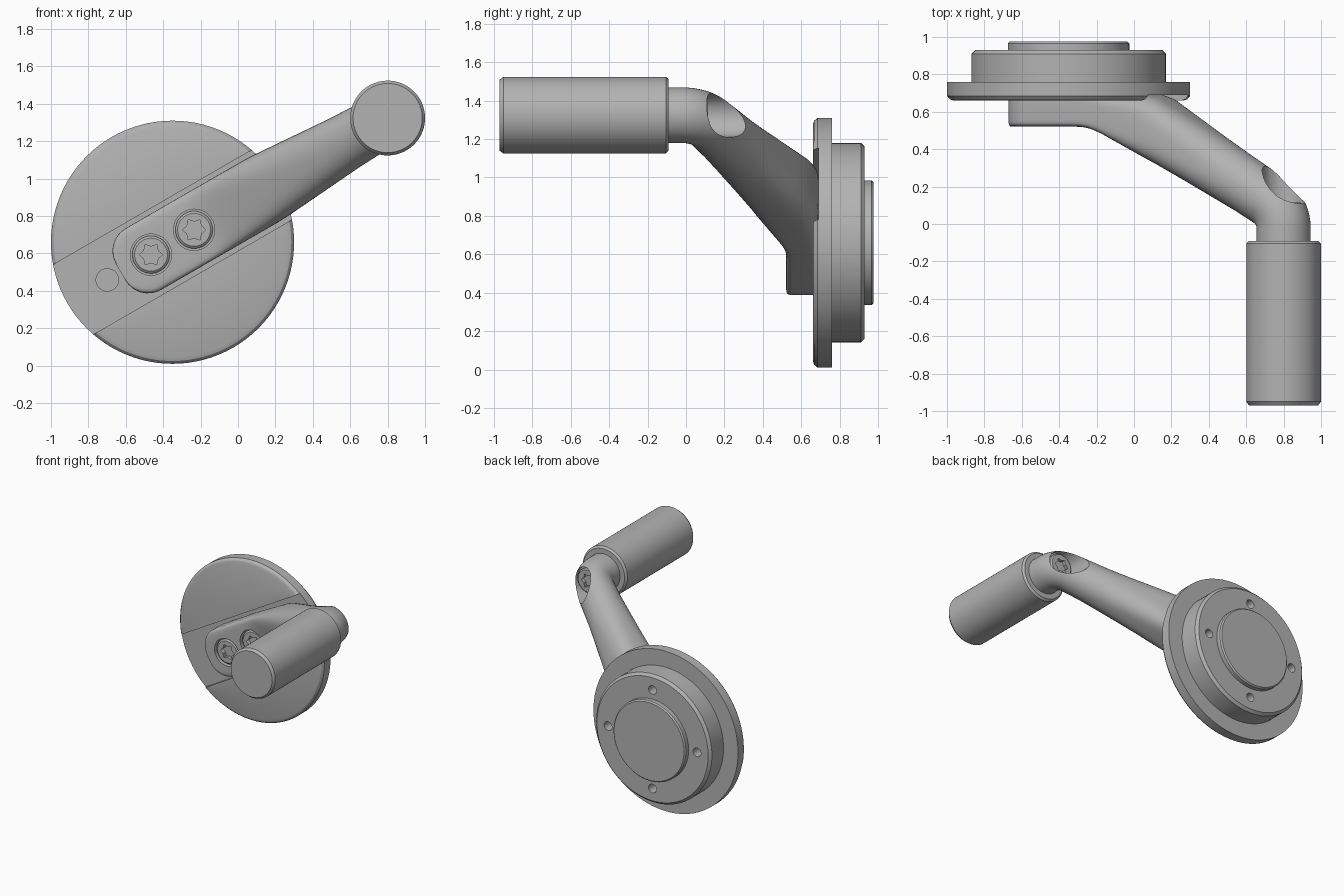
import bpy
import bmesh
from math import sin, cos, pi, radians, sqrt
from mathutils import Matrix

if "Cube" in bpy.data.objects:
    bpy.data.objects.remove(bpy.data.objects["Cube"])

metal = bpy.data.materials.new("satin_grey_metal")
metal.use_nodes = True
GREY = (0.45, 0.45, 0.45, 1)
metal.diffuse_color = GREY
metal.node_tree.nodes["Principled BSDF"].inputs["Base Color"].default_value = GREY

# Parts are drawn along the arm (u, y, v), then tilted onto the disc centre
TILT = Matrix.Translation((-0.35, 0, 0.66)) @ Matrix.Rotation(radians(-30), 4, 'Y')
REACH = 1.328


def loft(name, rings):
    """Skin a list of equal-length point rings and cap both ends."""
    bm = bmesh.new()
    loops = [[bm.verts.new(p) for p in ring] for ring in rings]
    n = len(loops[0])
    for a, b in zip(loops, loops[1:]):
        for i in range(n):
            j = (i + 1) % n
            bm.faces.new((a[i], a[j], b[j], b[i]))
    bm.faces.new(loops[0])
    bm.faces.new(loops[-1])
    bmesh.ops.recalc_face_normals(bm, faces=bm.faces)
    mesh = bpy.data.meshes.new(name)
    bm.to_mesh(mesh)
    bm.free()
    mesh.transform(TILT)
    mesh.materials.append(metal)
    obj = bpy.data.objects.new(name, mesh)
    bpy.context.scene.collection.objects.link(obj)
    return obj


def turned(name, profile, u=0, v=0, sides=48):
    """Revolve (radius, y) points about an axis parallel to y."""
    return loft(name, [[(u + r * cos(2 * pi * i / sides), y, v + r * sin(2 * pi * i / sides))
                        for i in range(sides)] for r, y in profile])


def star(u, y0, y1, r):
    """Six-lobed driver socket cutter."""
    pts = [(r * (1 if i % 2 else 0.7), pi * i / 6) for i in range(12)]
    return loft("socket_cutter", [[(u + k * cos(a), y, k * sin(a)) for k, a in pts]
                                  for y in (y0, y1)])


def cut(obj, cutters):
    """Subtract the cutters from the part and remove them."""
    for c in cutters:
        c.hide_render = True
        mod = obj.modifiers.new("cut", 'BOOLEAN')
        mod.operation = 'DIFFERENCE'
        mod.solver = 'EXACT'
        mod.object = c
    bpy.context.view_layer.update()
    result = obj.evaluated_get(bpy.context.evaluated_depsgraph_get())
    mesh = bpy.data.meshes.new_from_object(result)
    obj.modifiers.clear()
    obj.data = mesh
    for c in cutters:
        bpy.data.objects.remove(c)


# Mounting disc with stepped hub and cap at the back
disc = turned("mounting_disc", [
    (0.1, 0.66), (0.615, 0.66), (0.635, 0.667), (0.65, 0.685), (0.65, 0.76),
    (0.52, 0.76), (0.52, 0.91), (0.5, 0.93), (0.325, 0.93), (0.325, 0.965),
    (0.315, 0.975), (0.1, 0.975)], sides=96)
W = 0.215
channel = loft("channel_cutter", [[(u, 0.6, -W), (u, 0.6, W), (u, 0.69, W), (u, 0.69, -W)]
                                  for u in (-1, 1)])
pin_hole = turned("pin_cutter", [(0.06, 0.6), (0.06, 0.74)], -0.403)
bolt_holes = []
for k in range(4):
    a = radians(90 * k - 30)
    bolt_holes.append(turned("bolt_cutter", [(0.035, 0.85), (0.035, 1)],
                             0.4 * cos(a), 0.4 * sin(a), 24))
cut(disc, [channel, pin_hole] + bolt_holes)

# Crank arm: stations are front point, rear point, half width, squareness
stations = []
for k in range(9):
    a = pi / 2 * k / 8
    u = -0.18 - 0.14 * cos(a)
    stations.append(((u, 0.52), (u, 0.69), 0.05 + 0.14 * sin(a), 9))
for u, front, rear, half, square in (
        (0.12, 0.52, 0.69, 0.19, 9), (0.17, 0.517, 0.69, 0.19, 8),
        (0.22, 0.507, 0.69, 0.19, 7), (0.28, 0.483, 0.69, 0.19, 6),
        (0.42, 0.408, 0.69, 0.19, 4.5), (0.54, 0.343, 0.69, 0.19, 3.6),
        (0.6, 0.311, 0.672, 0.188, 3.2), (0.76, 0.225, 0.578, 0.176, 2.7),
        (0.93, 0.132, 0.477, 0.163, 2.3), (1.06, 0.062, 0.4, 0.153, 2.1)):
    stations.append(((u, front), (u, rear), half, square))
for k in range(9):
    a = radians(60 - 7.5 * k)
    inner, outer = [(1.158 + r * cos(a), -0.024 + r * sin(a)) for r in (0.025, 0.315)]
    stations.append((inner, outer, 0.145, 2))
stations.append(((1.183, -0.12), (1.473, -0.12), 0.145, 2))


def section(front, rear, half, square, n=48):
    """Superellipse ring spanning the front and rear points."""
    ring = []
    for i in range(n):
        a = 2 * pi * (i + 0.5) / n
        c, s = cos(a), sin(a)
        p = abs(c) ** (2 / square) * (1 if c > 0 else -1)
        q = abs(s) ** (2 / square) * (1 if s > 0 else -1)
        f, r = (1 - p) / 2, (1 + p) / 2
        ring.append((front[0] * f + rear[0] * r, front[1] * f + rear[1] * r, half * q))
    return ring


arm = loft("crank_arm", [section(*s) for s in stations])
SCREWS = (-0.133, 0.133)
bores = [turned("bore_cutter", [(0.11, 0.4), (0.11, 0.565)], u) for u in SCREWS]
bores.append(turned("elbow_cutter", [(0.115, 0.08), (0.115, 0.6)], REACH))
cut(arm, bores)

# Screw heads with star sockets
heads = []
for i, u in enumerate(SCREWS):
    head = turned("arm_screw_%d" % (i + 1),
                  [(0.088, 0.527), (0.1, 0.537), (0.1, 0.575)], u)
    cut(head, [star(u, 0.5, 0.56, 0.062)])
    heads.append(head)
handle_screw = turned("handle_screw", [(0.1, 0.07), (0.1, 0.105), (0.09, 0.115)], REACH)
cut(handle_screw, [star(REACH, 0.09, 0.2, 0.062)])

# Cylindrical grip with chamfered ends
grip = turned("handle_grip", [(0.185, -0.97), (0.2, -0.95), (0.2, -0.105), (0.185, -0.09)],
              REACH, sides=64)

# Smooth shading with crisp edges
for obj in [disc, arm, grip, handle_screw] + heads:
    bpy.ops.object.select_all(action='DESELECT')
    obj.select_set(True)
    bpy.context.view_layer.objects.active = obj
    bpy.ops.object.shade_smooth_by_angle(angle=radians(30))
